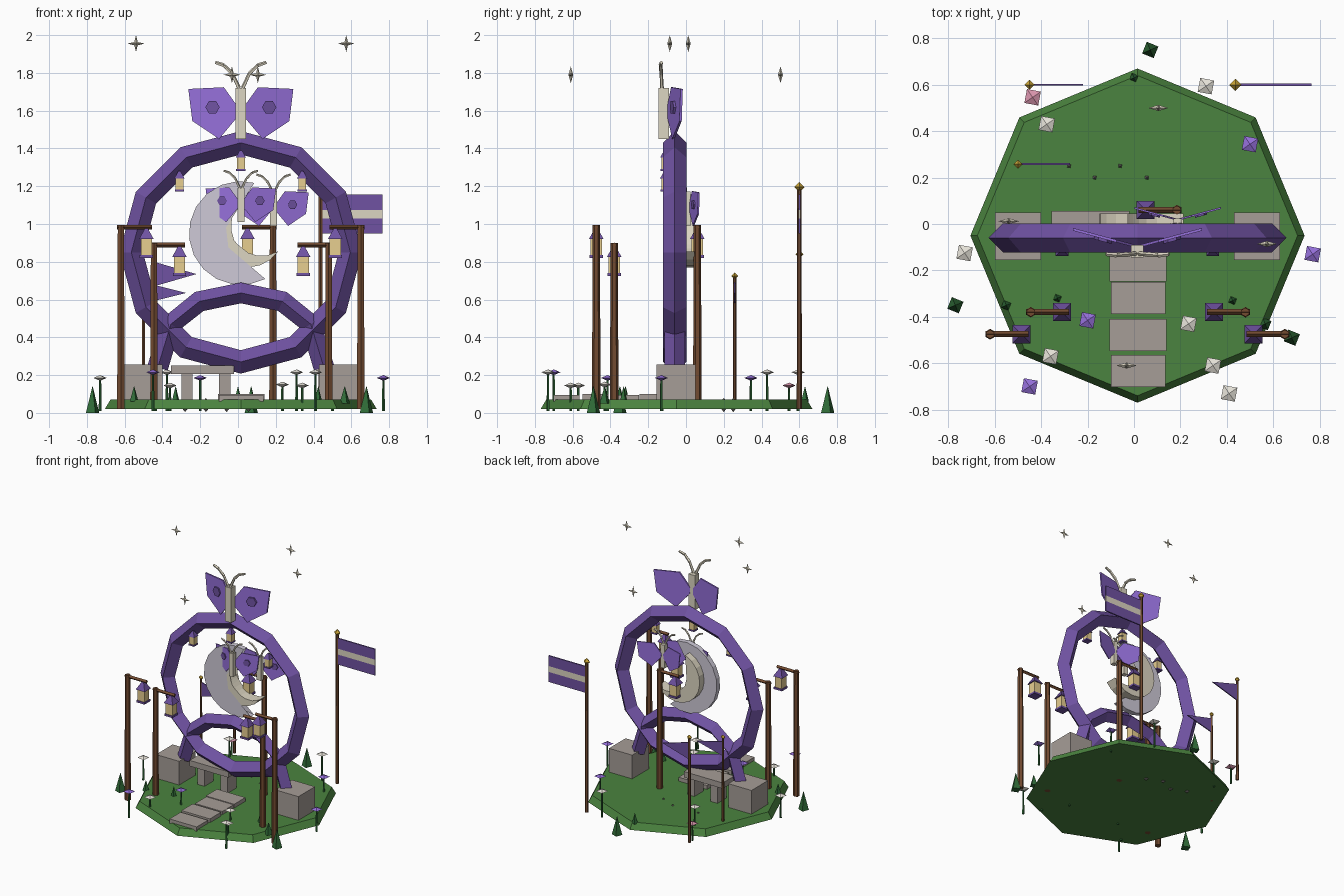
import bpy, bmesh
from math import pi, sin, cos, radians
from mathutils import Vector, Matrix

if "Cube" in bpy.data.objects:
    bpy.data.objects.remove(bpy.data.objects["Cube"])

def mat(name, c):
    m = bpy.data.materials.new(name)
    m.diffuse_color = (*c, 1)
    m.use_nodes = True
    m.node_tree.nodes["Principled BSDF"].inputs["Base Color"].default_value = m.diffuse_color
    return m

PURPLE = mat("purple", (.16, .085, .36))
LILAC = mat("lilac", (.30, .16, .70))
GREEN = mat("green", (.07, .23, .05))
LEAF = mat("leaf", (.03, .15, .04))
WOOD = mat("wood", (.17, .07, .03))
STONE = mat("stone", (.38, .34, .31))
CREAM = mat("cream", (.72, .67, .54))
HALO = mat("halo", (.62, .59, .68))
GLOW = mat("lantern_glow", (.80, .62, .28))
GOLD = mat("gold", (.60, .38, .04))
PINK = mat("pink", (.70, .30, .42))
ROCK = mat("rock", (.16, .15, .14))
WHITE = mat("white", (.8, .77, .7))
X0 = .015  # symmetry plane of the gate

def finish(name, bm, m):
    bmesh.ops.recalc_face_normals(bm, faces=bm.faces)
    me = bpy.data.meshes.new(name)
    bm.to_mesh(me)
    bm.free()
    me.materials.append(m)
    ob = bpy.data.objects.new(name, me)
    bpy.context.collection.objects.link(ob)
    return ob

def box(name, x, y, z, m):
    bm = bmesh.new()
    size = [b - a for a, b in (x, y, z)]
    mid = [(a + b) / 2 for a, b in (x, y, z)]
    bmesh.ops.create_cube(bm, size=1, matrix=Matrix.Translation(mid) @ Matrix.Diagonal((*size, 1)))
    return finish(name, bm, m)

def rod(name, p, q, r1, r2, n, m, turn=0):
    p, q = Vector(p), Vector(q)
    d = q - p
    bm = bmesh.new()
    M = Matrix.Translation((p + q) / 2) @ d.to_track_quat('Z', 'Y').to_matrix().to_4x4() @ Matrix.Rotation(turn, 4, 'Z')
    bmesh.ops.create_cone(bm, cap_ends=True, segments=n, radius1=r1, radius2=r2, depth=d.length, matrix=M)
    return finish(name, bm, m)

def gem(name, loc, r, h, m, turn=0):
    # four-sided double pyramid
    bm = bmesh.new()
    L = Vector(loc)
    ring = [bm.verts.new(L + Vector((r * cos(turn + i * pi / 2), r * sin(turn + i * pi / 2), 0))) for i in range(4)]
    for s in (-h, h):
        tip = bm.verts.new(L + Vector((0, 0, s)))
        for i in range(4):
            bm.faces.new((ring[i], ring[(i + 1) % 4], tip))
    return finish(name, bm, m)

def prism(name, pts, y, t, m, slope=0, cx=0):
    # flat x-z outline with thickness t, optionally swept back from x = cx
    bm = bmesh.new()
    a, b = [[bm.verts.new((x, y + slope * abs(x - cx) + o, z)) for x, z in pts] for o in (-t / 2, t / 2)]
    n = len(pts)
    bm.faces.new(a)
    bm.faces.new(b)
    for i in range(n):
        bm.faces.new((a[i], a[(i + 1) % n], b[(i + 1) % n], b[i]))
    bmesh.ops.triangulate(bm, faces=[f for f in bm.faces if len(f.verts) > 4])
    return finish(name, bm, m)

def beam(name, path, y, r, m, closed=False):
    # diamond section swept along an x-z path
    bm = bmesh.new()
    n = len(path)
    P = [Vector((x, y, z)) for x, z in path]
    rows = []
    for i, p in enumerate(P):
        a = P[(i - 1) % n] if closed or i else p
        b = P[(i + 1) % n] if closed or i < n - 1 else p
        d = (b - a).normalized()
        nrm, side = Vector((d.z, 0, -d.x)), Vector((0, 1, 0))
        rows.append([bm.verts.new(p + r * o) for o in (nrm, side, -nrm, -side)])
    for i in range(n if closed else n - 1):
        a, b = rows[i], rows[(i + 1) % n]
        for k in range(4):
            bm.faces.new((a[k], a[(k + 1) % 4], b[(k + 1) % 4], b[k]))
    if not closed:
        bm.faces.new(rows[0])
        bm.faces.new(rows[-1])
    return finish(name, bm, m)

def crescent(name, cx, cz, R, a0, a1, w, y, t, m, n=12):
    out, inn = [], []
    for i in range(n + 1):
        f = i / n
        a = radians(a0 + (a1 - a0) * f)
        out.append((cx + R * cos(a), cz + R * sin(a)))
        if 0 < i < n:
            q = R - w * sin(pi * f)
            inn.append((cx + q * cos(a), cz + q * sin(a)))
    prism(name, out + inn[::-1], y, t, m)

# Lawn, foot blocks, bench, path
rod("lawn", (X0, -.05, .02), (X0, -.05, .07), .72, .69, 8, GREEN)
for s, n in ((-1, "left"), (1, "right")):
    c = X0 + s * .515
    box(n + "_foot_block", (c - .1, c + .1), (-.155, .05), (.06, .255), STONE)
box("bench_seat", (-.355, -.02), (-.09, .055), (.205, .25), STONE)
for x in (-.30, -.10):
    box("bench_leg", (x, x + .06), (-.07, .04), (.06, .205), STONE)
for i, y in enumerate((-.175, -.315, -.475, -.63)):
    d = .005 * (i % 2)
    box("path_stone", (-.105 + d, .14 - d), (y - .072, y + .066), (.06, .1 - d), STONE)
for x, y in ((-.28, .25), (-.17, .2), (-.06, .25), (.055, .2)):
    gem("pebble", (x, y, .042), .042, .037, ROCK, .7)

# Gate ring and crossing arch
beam("gate_ring", [(X0 + .58 * sin(i * pi / 6), .85 + .58 * cos(i * pi / 6)) for i in range(12)], -.06, .062, PURPLE, True)
half = [(-.44, .24), (-.37, .47), (-.22, .59)]
beam("crossing_arch", [(X0 + x, z) for x, z in half + [(0, .635)] + [(-x, z) for x, z in half[::-1]]], -.06, .055, PURPLE)

# Moon
crescent("moon_halo", X0, .952, .275, 75, 298, .17, -.03, .04, HALO)
crescent("moon", .05, .97, .2, 112, 325, .11, 0, .09, CREAM)

def butterfly(name, x, y, z, s):
    box(name + "_body", (x - .027 * s, x + .027 * s), (y - .027 * s, y + .027 * s), (z, z + .27 * s), CREAM)
    wing = [(.012, .165), (.09, .274), (.278, .265), (.257, .095), (.115, 0), (.015, .12)]
    for k in (-1, 1):
        prism(name + "_wing", [(x + k * s * a, z + s * b) for a, b in wing], y + .02 * s, .012 * s, LILAC, .27, x)
        c = (x + k * .15 * s, z + .168 * s)
        prism(name + "_wing_spot", [(c[0] + .038 * s * cos(i * pi / 3), c[1] + .038 * s * sin(i * pi / 3)) for i in range(6)],
              y + .012 * s, .02 * s, PURPLE, .27, x)
        pts = [(.01, -.01, .27), (.045, -.013, .345), (.09, -.016, .39), (.135, -.012, .405)]
        P = [(x + k * s * a, y + s * b, z + s * c2) for a, b, c2 in pts]
        for i in range(3):
            rod(name + "_antenna", P[i], P[i + 1], .011 * s, .009 * s, 5, CREAM)

butterfly("crest_butterfly", X0, -.118, 1.45, 1)
butterfly("front_butterfly", X0, -.09, 1.01, .67)
butterfly("back_butterfly", .188, .005, .99, .67)

def lantern(x, y, top, s):
    q = pi / 4
    rod("lantern_roof", (x, y, top - .055 * s), (x, y, top), .055 * s, .012 * s, 4, PURPLE, q)
    rod("lantern_glass", (x, y, top - .14 * s), (x, y, top - .055 * s), .042 * s, .042 * s, 4, GLOW, q)
    rod("lantern_base", (x, y, top - .155 * s), (x, y, top - .14 * s), .05 * s, .05 * s, 4, PURPLE, q)

for x, z in ((X0, 1.39), (X0 - .325, 1.28), (X0 + .325, 1.28)):
    lantern(x, -.11, z, .7)

# Lamp posts: x, y, top height, arm direction
for x, y, h, s in ((-.62, -.475, .995, 1), (-.445, -.38, .9, 1), (.65, -.475, .995, -1), (.48, -.38, .9, -1), (.185, .06, .995, -1)):
    rod("lamp_post", (x, y, .02), (x, y, h), .023, .019, 6, WOOD)
    rod("lamp_arm", (x - s * .02, y, h - .012), (x + s * .165, y, h - .012), .013, .013, 4, WOOD)
    lantern(x + s * .135, y, h - .02, 1)

# Banner and pennants
def pole(x, y, h, r):
    rod("flag_pole", (x, y, .02), (x, y, h - .02), r, r * .8, 6, WOOD)
    gem("flag_pole_cap", (x, y, h - .02), r * 1.9, r * 1.9, GOLD)

pole(.437, .6, 1.215, .014)
for a, b, m in ((.95, 1.028, PURPLE), (1.028, 1.074, CREAM), (1.074, 1.155, PURPLE)):
    box("banner_stripe", (.445, .765), (.595, .605), (a, b), m)
pole(-.45, .6, .86, .011)
prism("tall_pennant", [(-.445, .80), (-.22, .735), (-.445, .67)], .6, .008, PURPLE)
pole(-.5, .258, .745, .01)
prism("short_pennant", [(-.495, .69), (-.275, .635), (-.495, .58)], .258, .008, PURPLE)

# Flowers: x, y, height, colour
for x, y, h, m in ((-.437, .546, .145, PINK), (-.376, .43, .215, WHITE), (.31, .594, .215, WHITE), (.5, .344, .185, LILAC),
                   (-.73, -.125, .185, WHITE), (.77, -.13, .185, LILAC), (-.2, -.415, .185, LILAC), (.235, -.43, .15, WHITE),
                   (-.36, -.57, .145, WHITE), (-.45, -.70, .215, LILAC), (.34, -.61, .145, WHITE), (.41, -.73, .215, WHITE)):
    rod("flower_stem", (x, y, .01), (x, y, h), .008, .006, 5, LEAF)
    gem("flower_head", (x, y, h), .043, .015, m, .6)

# Grass spikes: x, y, radius, base
for x, y, r, z in ((.07, .75, .038, 0), (-.77, -.35, .038, 0), (.68, -.49, .038, 0), (0, .63, .022, .06),
                   (.425, -.33, .022, .06), (.565, -.43, .03, .05), (-.33, -.32, .022, .06), (-.55, -.35, .025, .06)):
    rod("grass_spike", (x, y, z), (x, y, .14), r, .001, 4, LEAF, .4)

# Floating four-pointed stars
for x, y, z in ((-.54, .012, 1.955), (.573, -.086, 1.955), (.105, .5, 1.79), (-.032, -.61, 1.79)):
    bm = bmesh.new()
    rim = [bm.verts.new((x + r * cos(i * pi / 4), y, z + r * sin(i * pi / 4))) for i in range(8) for r in [(.044, .013)[i % 2]]]
    for o in (-.013, .013):
        tip = bm.verts.new((x, y + o, z))
        for i in range(8):
            bm.faces.new((rim[i], rim[(i + 1) % 8], tip))
    finish("floating_star", bm, CREAM)
